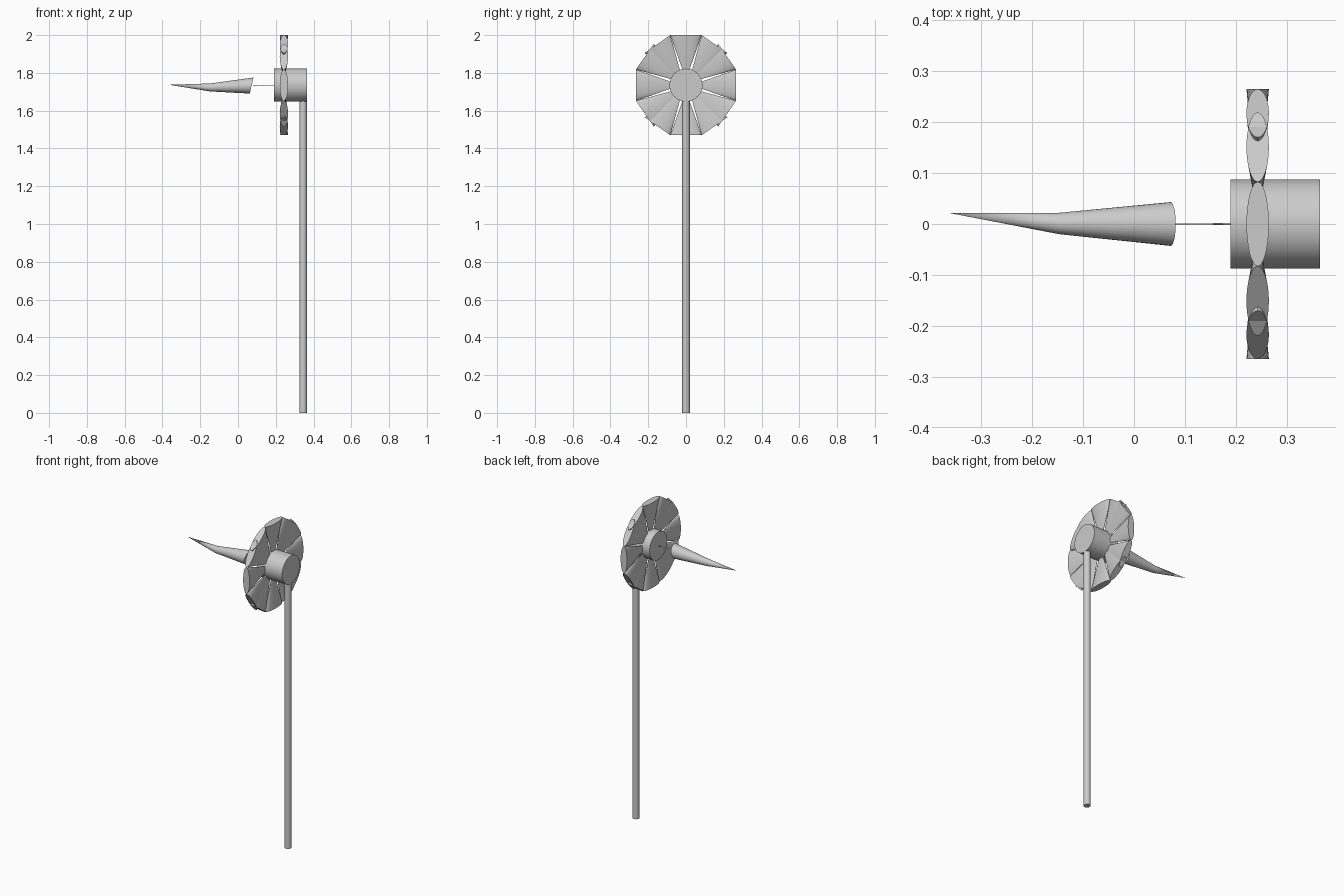
import bpy, bmesh, math
from mathutils import Vector

if "Cube" in bpy.data.objects:
    bpy.data.objects.remove(bpy.data.objects["Cube"])

CZ = 1.735          # height of the flower centre
SIDES = 32


def loft(name, rings):
    """Skin a list of rings (lists of points); a one-point ring is a tip. Ends are capped."""
    bm = bmesh.new()
    loops = [[bm.verts.new(p) for p in ring] for ring in rings]
    for a, b in zip(loops, loops[1:]):
        for i in range(len(a)):
            j = (i + 1) % len(a)
            bm.faces.new((a[i], a[j], b[0]) if len(b) == 1 else (a[i], a[j], b[j], b[i]))
    for end in (loops[0], loops[-1]):
        if len(end) > 2:
            bm.faces.new(end)
    bmesh.ops.recalc_face_normals(bm, faces=bm.faces)
    me = bpy.data.meshes.new(name)
    bm.to_mesh(me)
    bm.free()
    ob = bpy.data.objects.new(name, me)
    bpy.context.collection.objects.link(ob)
    bpy.ops.object.select_all(action='DESELECT')
    ob.select_set(True)
    bpy.context.view_layer.objects.active = ob
    bpy.ops.object.shade_smooth_by_angle(angle=math.radians(30))
    return ob


def ellipse(center, u, v, n=SIDES):
    c, u, v = Vector(center), Vector(u), Vector(v)
    return [c + u * math.cos(2 * math.pi * i / n) + v * math.sin(2 * math.pi * i / n)
            for i in range(n)]


def x_ring(x, r, n=SIDES):
    return ellipse((x, 0, CZ), (0, r, 0), (0, 0, r), n)


# Stem and flower centre
loft("stem", [ellipse((0.345, 0, z), (0.02, 0, 0), (0, 0.02, 0)) for z in (0, 1.66)])
loft("flower_centre", [x_ring(0.19, 0.0875), x_ring(0.365, 0.0875)])

# Petals: flattened cones whose outer corners touch, in four groups of three
R, HALF_W, HALF_T, PX = 0.265, 0.083, 0.022, 0.243
step = 2 * math.atan2(HALF_W, R)
for quarter in range(4):
    for k in (-1, 0, 1):
        a = quarter * math.pi / 2 + k * step
        out = Vector((0, math.sin(a), math.cos(a)))
        side = Vector((0, math.cos(a), -math.sin(a)))
        origin = Vector((PX, 0, CZ))
        loft(f"petal_{quarter * 3 + k + 2}",
             [ellipse(origin + out * R, side * HALF_W, (HALF_T, 0, 0)),
              [origin + out * 0.03]])

# Curved horn: tilted base ring, bend ring, off-centre tip
loft("horn", [
    ellipse((0.072, 0, 1.733), (0, 0.043, 0), (0.010, 0, 0.0425)),
    ellipse((-0.147, 0.001, 1.723), (0, 0.021, 0), (0.001, 0, 0.021)),
    [Vector((-0.365, 0.022, 1.737))]])

# Thin needle between horn and flower
loft("needle", [x_ring(0.20, 0.002, 12), x_ring(0.08, 0.0006, 12)])
